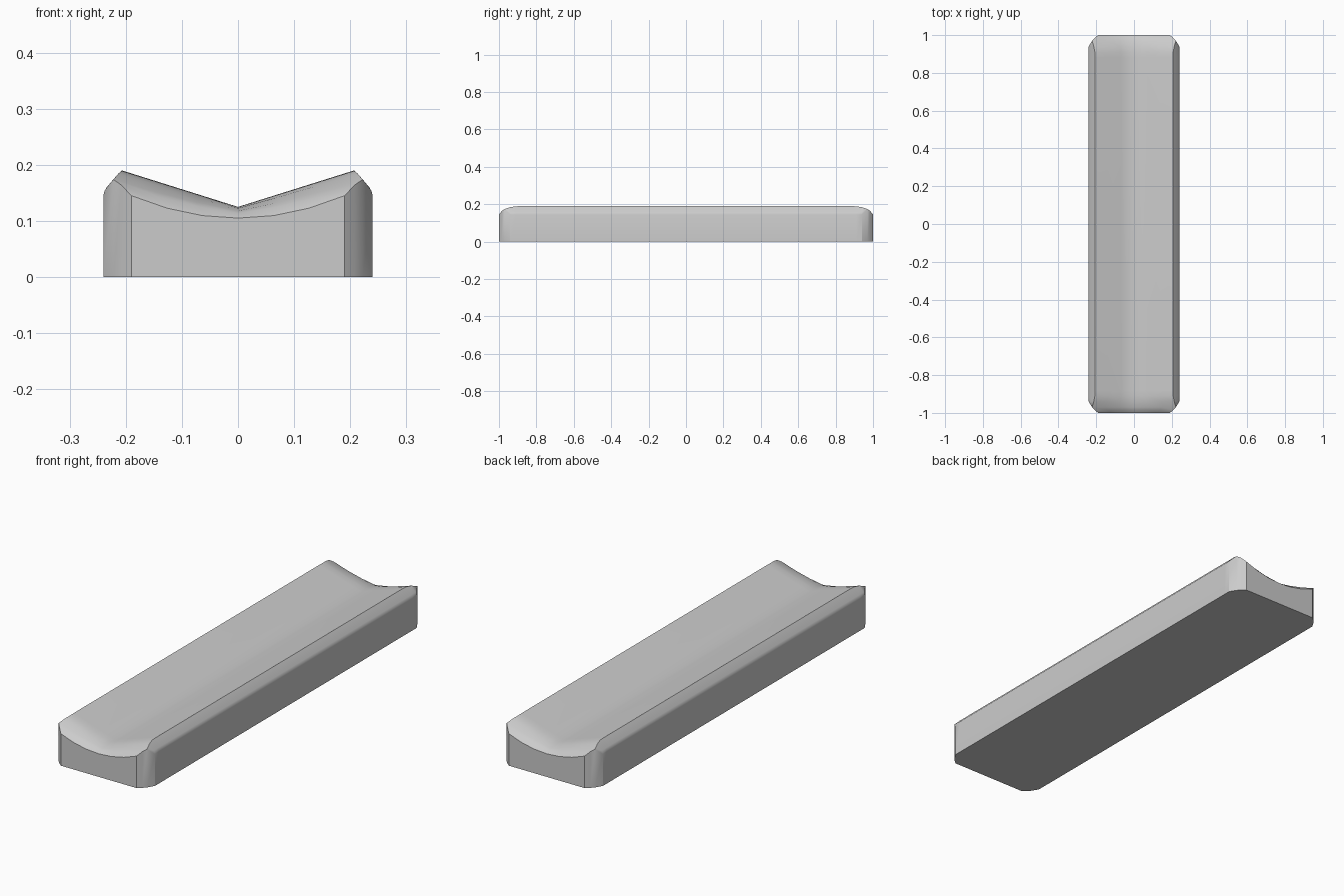
import bpy
import bmesh

if "Cube" in bpy.data.objects:
    bpy.data.objects.remove(bpy.data.objects["Cube"], do_unlink=True)

# Material
grey = bpy.data.materials.new("plain grey")
grey.use_nodes = True
colour = (0.6, 0.6, 0.6, 1)
grey.diffuse_color = colour
grey.node_tree.nodes["Principled BSDF"].inputs["Base Color"].default_value = colour

SHOULDER = 0.145   # height of the straight side
STEPS = 3          # strips on each slope of the trough

# Stations toward one end: y, half width, ridge x, blend from vee to end arc
STATIONS = [
    (0.88, 0.24, 0.207, 0.0),
    (0.91, 0.24, 0.207, 0.02),
    (0.94, 0.24, 0.213, 0.12),
    (0.97, 0.222, 0.222, 0.36),
    (0.985, 0.208, 0.208, 0.58),
    (1.0, 0.19, 0.19, 1.0),
]


def half_section(width, ridge, blend):
    """Points from the bottom corner up the side and down to the trough centre."""
    crest = 0.19 - SHOULDER * 0.31 * blend
    pts = [(width, 0)]
    if width > ridge:
        pts += [(width, SHOULDER), (width - 0.002, 0.153), (width - 0.006, 0.160)]
    else:
        pts += [(width, crest)] * 3
    for i in range(STEPS, -1, -1):
        u = i / STEPS
        vee = 0.125 + 0.065 * u
        arc = 0.105 + 0.04 * u * u
        z = crest if i == STEPS else vee + (arc - vee) * blend
        pts.append((ridge * u, z))
    return pts


# Loft the mirrored sections along the length
bm = bmesh.new()
stations = [(-y, *rest) for y, *rest in reversed(STATIONS)] + STATIONS
rings = []
for y, width, ridge, blend in stations:
    right = half_section(width, ridge, blend)
    left = [(-x, z) for x, z in reversed(right[:-1])]
    rings.append([bm.verts.new((x, y, z)) for x, z in right + left])
for a, b in zip(rings, rings[1:]):
    for i in range(len(a)):
        j = (i + 1) % len(a)
        bm.faces.new((a[i], a[j], b[j], b[i]))
bm.faces.new(rings[0])
bm.faces.new(rings[-1])
bmesh.ops.remove_doubles(bm, verts=bm.verts, dist=0.0005)
bmesh.ops.recalc_face_normals(bm, faces=bm.faces)

# Smooth shading, sharp at real corners but soft along the trough centre
for face in bm.faces:
    face.smooth = True
for edge in bm.edges:
    centre = all(abs(v.co.x) < 0.001 and v.co.z > 0.05 for v in edge.verts)
    edge.smooth = centre or edge.calc_face_angle(0) < 0.45

mesh = bpy.data.meshes.new("trough_bar")
bm.to_mesh(mesh)
bm.free()
mesh.materials.append(grey)
bar = bpy.data.objects.new("trough_bar", mesh)
bpy.context.collection.objects.link(bar)
